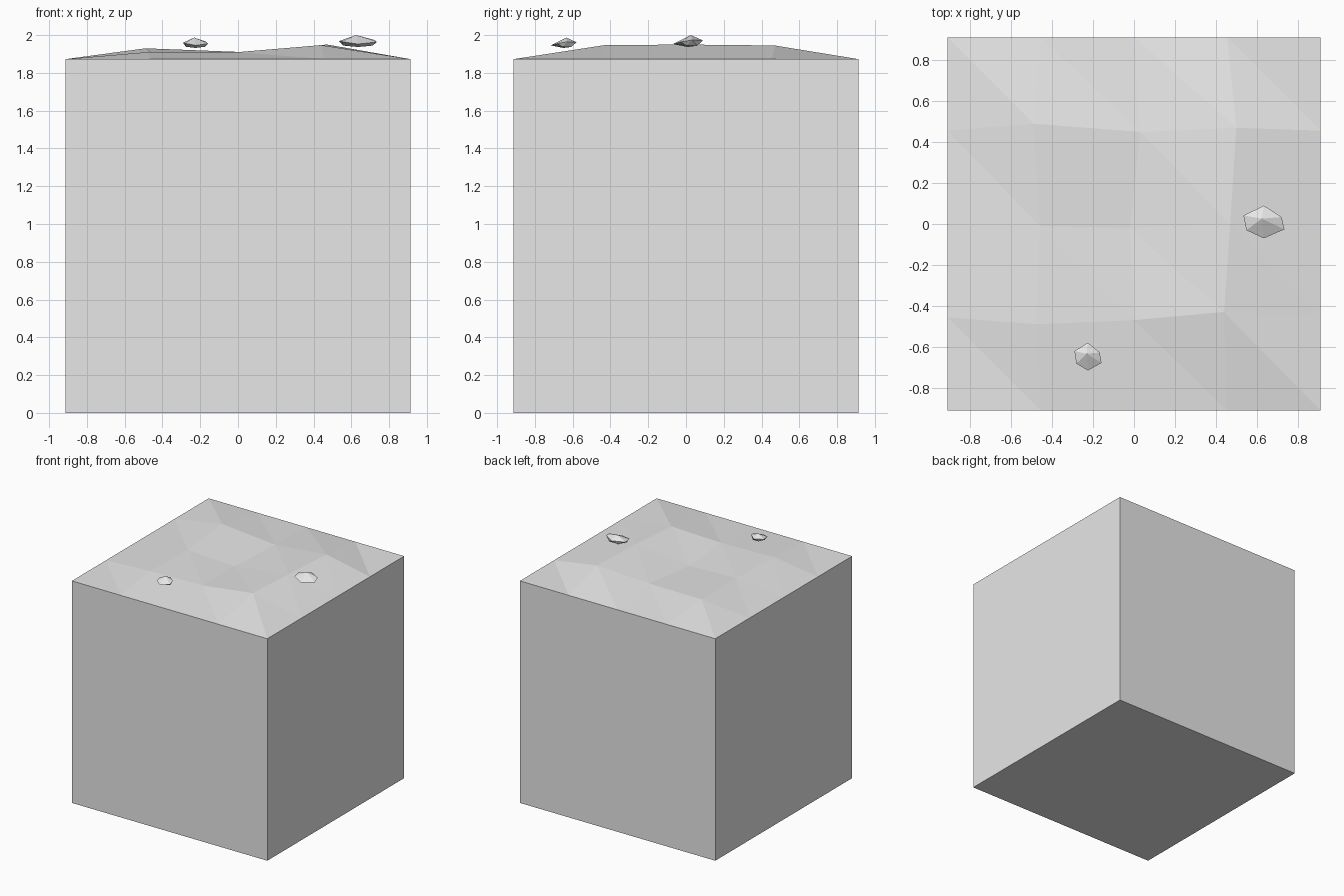
import bpy, bmesh
from mathutils import Vector

cube = bpy.data.objects.get("Cube")
if cube:
    bpy.data.objects.remove(cube, do_unlink=True)

stone = bpy.data.materials.new("stone_grey")
stone.use_nodes = True
GREY = (0.8, 0.8, 0.8, 1)
stone.diffuse_color = GREY
stone.node_tree.nodes["Principled BSDF"].inputs["Base Color"].default_value = GREY


def finish(name, bm):
    bmesh.ops.recalc_face_normals(bm, faces=bm.faces[:])
    mesh = bpy.data.meshes.new(name)
    bm.to_mesh(mesh)
    bm.free()
    mesh.materials.append(stone)
    obj = bpy.data.objects.new(name, mesh)
    bpy.context.scene.collection.objects.link(obj)
    return obj


# Ground block: flat sides and base, faceted uneven top
HALF, RIM, CELLS = 0.912, 1.873, 4
# Inner top points, front row to back row
bumps = [
    [(-0.48, -0.49, 1.91), (0.0, -0.47, 1.91), (0.44, -0.43, 1.947)],
    [(-0.46, -0.01, 1.91), (-0.02, -0.02, 1.895), (0.47, 0.0, 1.95)],
    [(-0.49, 0.49, 1.93), (0.03, 0.45, 1.91), (0.50, 0.47, 1.945)],
]


def top_point(i, j):
    if 0 < i < CELLS and 0 < j < CELLS:
        return bumps[j - 1][i - 1]
    step = 2 * HALF / CELLS
    return (-HALF + i * step, -HALF + j * step, RIM)


bm = bmesh.new()
grid = [[bm.verts.new(top_point(i, j)) for i in range(CELLS + 1)]
        for j in range(CELLS + 1)]
for j in range(CELLS):
    for i in range(CELLS):
        a, b = grid[j][i], grid[j][i + 1]
        c, d = grid[j + 1][i + 1], grid[j + 1][i]
        bm.faces.new((a, b, d))
        bm.faces.new((b, c, d))

# Side walls dropped from the rim, then the base
rim = [e for e in bm.edges if e.is_boundary]
walls = bmesh.ops.extrude_edge_only(bm, edges=rim)["geom"]
for v in walls:
    if isinstance(v, bmesh.types.BMVert):
        v.co.z = 0
bmesh.ops.holes_fill(bm, edges=[e for e in bm.edges if e.is_boundary], sides=0)
finish("ground_block", bm)


# Pebbles: squat twelve-point stones with a wide upper ring and a narrower foot
def pebble(name, centre, size, top, foot):
    upper = [(0, 1, 0.55), (0.86, 0.3, 0.6), (1, -0.45, 0.42),
             (-0.86, -0.5, 0.45), (-1, 0.4, 0.5)]
    lower = [(0, -1, 0.25), (0.78, -0.1, 0.12), (0.42, 0.6, 0.1),
             (-0.42, 0.6, 0.1), (-0.78, -0.1, 0.12)]
    points = [(-0.1, 0.2, 1)] + upper + lower + [(0, 0, 0)]
    bm = bmesh.new()
    for x, y, z in points:
        bm.verts.new(Vector((centre[0] + x * size[0], centre[1] + y * size[1],
                             foot + z * (top - foot))))
    bmesh.ops.convex_hull(bm, input=bm.verts[:])
    finish(name, bm)


pebble("large_pebble", (0.635, 0.01), (0.1, 0.08), 2.0, 1.937)
pebble("small_pebble", (-0.225, -0.648), (0.066, 0.068), 1.987, 1.932)
